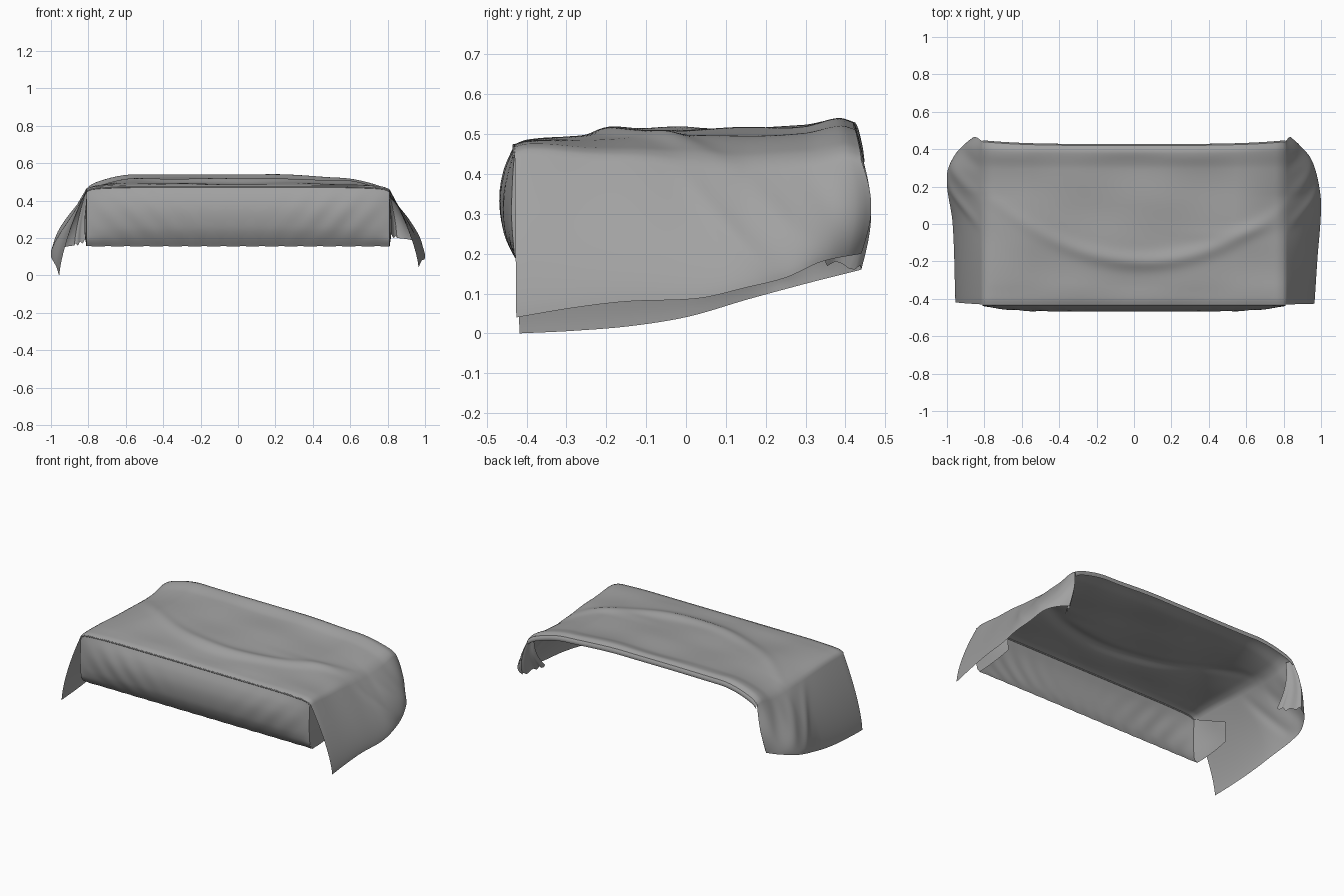
import bpy, math

if "Cube" in bpy.data.objects:
    bpy.data.objects.remove(bpy.data.objects["Cube"])

fabric = bpy.data.materials.new("grey_fabric")
fabric.diffuse_color = (0.36, 0.36, 0.36, 1)
fabric.use_nodes = True
fabric.node_tree.nodes["Principled BSDF"].inputs["Base Color"].default_value = fabric.diffuse_color


def curve(pts, x):
    """Smooth curve through (x, value) points."""
    if x <= pts[0][0]:
        return pts[0][1]
    if x >= pts[-1][0]:
        return pts[-1][1]
    i = next(k for k in range(len(pts) - 1) if pts[k + 1][0] >= x)
    def slope(k):
        a, b = pts[max(k - 1, 0)], pts[min(k + 1, len(pts) - 1)]
        return (b[1] - a[1]) / (b[0] - a[0])
    (x0, y0), (x1, y1) = pts[i], pts[i + 1]
    h = x1 - x0
    t = (x - x0) / h
    return ((2*t**3 - 3*t*t + 1) * y0 + (t**3 - 2*t*t + t) * h * slope(i)
            + (3*t*t - 2*t**3) * y1 + (t**3 - t*t) * h * slope(i + 1))


def bump(d, w):
    return math.exp(-(d / w) ** 2)


def sheet(name, f, nu, nv):
    """Cloth sheet from a function of u and v in 0..1."""
    verts = [f(i / nu, j / nv) for j in range(nv + 1) for i in range(nu + 1)]
    w = nu + 1
    faces = [(j*w + i, j*w + i + 1, (j+1)*w + i + 1, (j+1)*w + i)
             for j in range(nv) for i in range(nu)]
    me = bpy.data.meshes.new(name)
    me.from_pydata(verts, [], faces)
    me.materials.append(fabric)
    ob = bpy.data.objects.new(name, me)
    bpy.context.collection.objects.link(ob)
    me.shade_smooth()
    return ob


# outlines read along the depth: top height, hem height and outward reach per side
TOP = [(-.43, .475), (-.4, .485), (-.25, .495), (-.1, .507), (.1, .513), (.3, .52), (.4, .54), (.44, .53)]
HEM = {1: [(-.43, .04), (-.28, .065), (-.15, .08), (.03, .088), (.15, .115), (.25, .14), (.34, .18), (.44, .20)],
       -1: [(-.43, 0), (-.3, .006), (-.15, .018), (0, .042), (.15, .085), (.3, .125), (.44, .16)]}
REACH = {1: [(-.43, .965), (-.2, .98), (.1, 1), (.25, .98), (.35, .945), (.41, .895), (.44, .85)],
         -1: [(-.43, .955), (0, .97), (.2, 1), (.29, .995), (.38, .95), (.42, .91), (.44, .875)]}
EDGE = .81


def top_point(x, y):
    back = (y + .43) / .87
    z = curve(TOP, y)
    a = abs(x)
    # shoulders get rounder towards the back
    z -= (.01 + .055 * min(1, back * 1.5)) * max(0, (a - .55) / (EDGE - .55)) ** 1.7
    z -= .012 * max(0, (a - .76) / .05) ** 2
    # right end sags a little
    q = min(1, max(0, (x - .15) / .45))
    z -= .018 * min(1, back * 2) * q * q * (3 - 2 * q)
    # swagged folds
    inside = min(1, max(0, (y + .43) / .1)) * min(1, max(0, (.46 - y) / .1))
    z += inside * .018 * bump(y + .2 - .5 * (x - .05) ** 2, .045) * bump(x - .1, .6)
    z += inside * .005 * bump(y + .06 - .5 * (x - .4) ** 2, .04) * bump(x - .6, .3)
    z += inside * .004 * math.sin(9 * x + 5 * y) * math.sin(14 * y - 3 * x)
    return z


def blanket(u, v):
    y = -.43 + .87 * v
    p = 2 * u - 1
    s = 1 if p > 0 else -1
    a = abs(p)
    if a <= .65:
        x = s * EDGE * a / .65
        z = top_point(x, y)
        # back edge bows inwards in the middle
        y -= .02 * max(0, v - .8) / .2 * (1 - (a / .65) ** 4)
        return (x, y, z)
    t = (a - .65) / .35
    zt, zb = top_point(s * EDGE, y), curve(HEM[s], y)
    flare = 1 - (1 - t) ** 1.45
    x = EDGE + (curve(REACH[s], y) - EDGE) * flare
    # diagonal hanging folds
    x += .008 * math.sin(math.pi * t) * (bump(y + .02 - .25 * t, .035) + bump(y - .14 - .2 * t, .04)
                                         - bump(y - .3 - .1 * t, .04))
    y += .025 * math.sin(math.pi * t) * max(0, v - .7) / .3
    y += (.012 if s < 0 else .004) * t * (1 - v)
    return (s * min(x, 1), y, zt + (zb - zt) * t)


sheet("blanket", blanket, 160, 70)


# turned down lip along the back edge
def lip(u, v):
    x, y, z = blanket(.5 + (u - .5) * .65, 1)
    return (x, y + .008 * math.sin(2.4 * v), z - .03 * v)


sheet("back_lip", lip, 80, 4)

# front panel, bulging forward and curling under at the hem
BULGE = [(0, 0), (.2, .027), (.42, .038), (.68, .028), (.85, .006), (1, -.025)]


def front(u, v):
    x = EDGE * (2 * u - 1)
    zt = top_point(x, -.43)
    b = curve(BULGE, v)
    end = 1 - abs(x / EDGE) ** 6
    y = -.43 - (b * (.2 + .8 * end) if b > 0 else b)
    y += .002 * math.sin(45 * (abs(x) + .25 * v)) * math.sin(math.pi * v) * bump(abs(x) - .55, .25)
    return (x, y, zt + (.155 + .001 * math.sin(61 * x) - zt) * v)


sheet("front_panel", front, 120, 20)

# piped seam between top and front
seam = bpy.data.curves.new("front_seam", "CURVE")
seam.dimensions = "3D"
seam.bevel_depth = .004
seam.bevel_resolution = 1
sp = seam.splines.new("POLY")
sp.points.add(60)
for i, q in enumerate(sp.points):
    x = EDGE * (i / 30 - 1)
    q.co = (x, -.432, top_point(x, -.43) - .003, 1)
seam.materials.append(fabric)
bpy.context.collection.objects.link(bpy.data.objects.new("front_seam", seam))

for s, side in ((1, "right"), (-1, "left")):
    # tucked return of the front panel, starting on its end edge
    def tuck(u, v, s=s):
        x0, y0, z0 = front((s + 1) / 2, v)
        y = y0 + (-.15 - y0) * u
        top = top_point(s * EDGE, -.43) - .14 * u
        return (s * (EDGE + .012 * math.sin(3 * u) * math.sin(3 * v)), y,
                top + (.155 + .03 * u * u - top) * v)
    sheet(side + "_front_tuck", tuck, 14, 20)

    # gathered cloth folded inwards at the back corner
    def gather(u, v, s=s):
        x0, y0, z0 = blanket(.5 + s * (.325 + .175 * v), 1)
        return (x0 - s * (.015 + .06 * v) * u, y0 - .13 * u * (.3 + .7 * v) + .012 * math.sin(9 * u) * v,
                z0 + .03 * u * v + .008 * math.sin(19 * u) * v)
    sheet(side + "_back_gather", gather, 14, 12)
